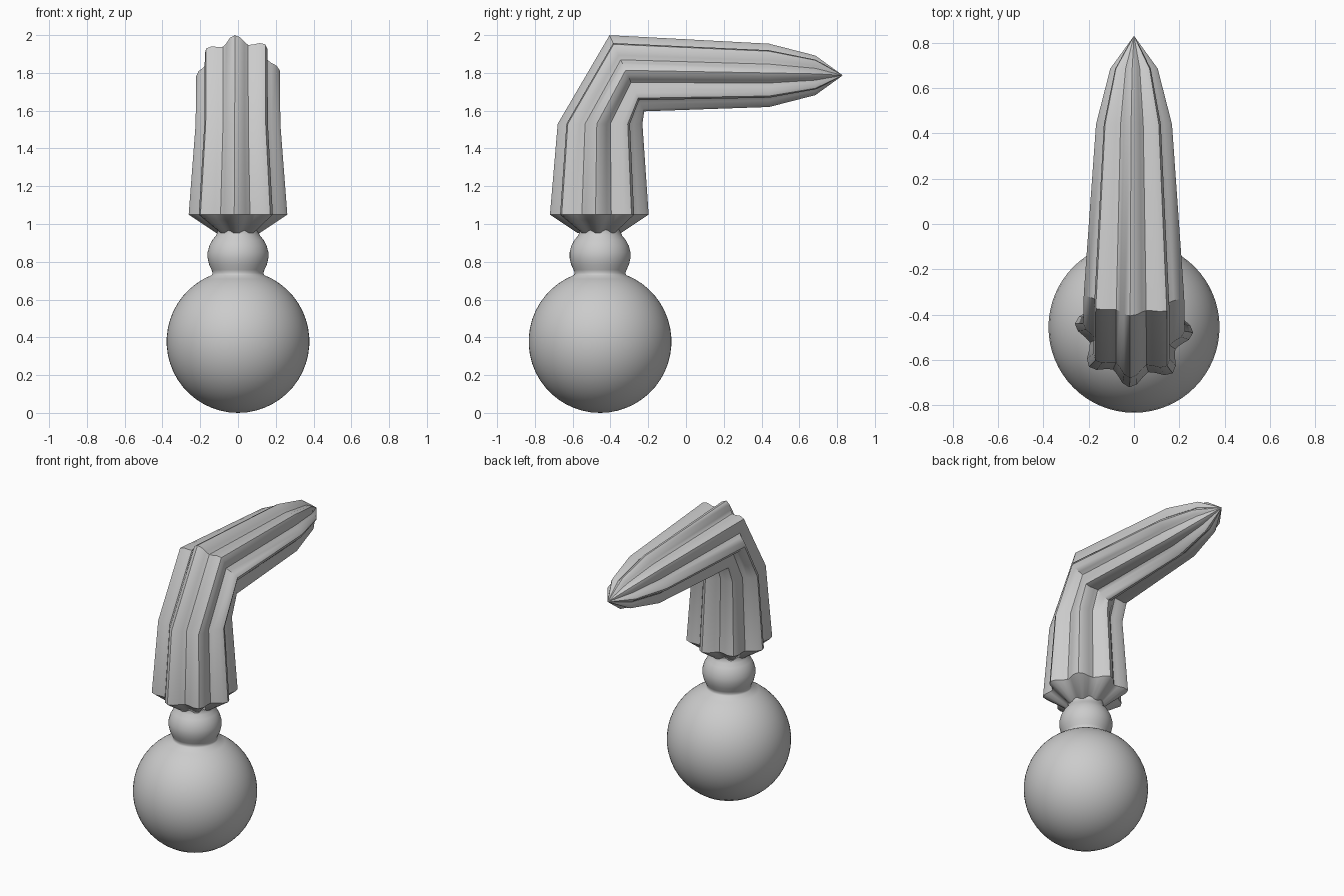
import bpy
import math
from mathutils import Vector

if "Cube" in bpy.data.objects:
    bpy.data.objects.remove(bpy.data.objects["Cube"])

AXIS_Y = -0.455


def make_object(name, verts, faces, angle):
    mesh = bpy.data.meshes.new(name)
    mesh.from_pydata(verts, [], faces)
    mesh.update()
    obj = bpy.data.objects.new(name, mesh)
    bpy.context.collection.objects.link(obj)
    bpy.ops.object.select_all(action='DESELECT')
    obj.select_set(True)
    bpy.context.view_layer.objects.active = obj
    bpy.ops.object.mode_set(mode='EDIT')
    bpy.ops.mesh.select_all(action='SELECT')
    bpy.ops.mesh.normals_make_consistent(inside=False)
    bpy.ops.object.mode_set(mode='OBJECT')
    bpy.ops.object.shade_smooth_by_angle(angle=math.radians(angle))
    return obj


def skin(name, start, rings, end, angle):
    """Bridge closed rings of equal size and close both ends with a point."""
    n = len(rings[0])
    verts = [start] + [p for ring in rings for p in ring] + [end]
    last = len(verts) - 1
    top = 1 + (len(rings) - 1) * n
    faces = []
    for j in range(n):
        k = (j + 1) % n
        faces.append((0, 1 + k, 1 + j))
        faces.append((top + j, top + k, last))
        for i in range(len(rings) - 1):
            a = 1 + i * n
            faces.append((a + j, a + k, a + n + k, a + n + j))
    return make_object(name, verts, faces, angle)


# Ball foot and small neck ball, turned as one profile
profile = []
for i in range(1, 23):
    t = math.radians(7.2 * i)
    profile.append((0.378 * math.sin(t), 0.378 - 0.378 * math.cos(t)))
profile += [(0.134, 0.74), (0.14, 0.757), (0.153, 0.785), (0.161, 0.82),
            (0.161, 0.85), (0.152, 0.885), (0.136, 0.915), (0.117, 0.938),
            (0.11, 0.955), (0.11, 0.97)]
SEG = 64
turned = [[Vector((r * math.cos(2 * math.pi * j / SEG),
                   AXIS_Y + r * math.sin(2 * math.pi * j / SEG), z))
           for j in range(SEG)] for r, z in profile]
skin("ball_foot", Vector((0, AXIS_Y, 0)), turned, Vector((0, AXIS_Y, 0.97)), 60)

# Fluted bent arm: y, z, ridge radius, bend angle from vertical
stations = [
    (-0.459, 0.952, 0.115, 0),
    (-0.459, 1.05, 0.262, 0),
    (-0.455, 1.53, 0.225, 0),
    (-0.313, 1.798, 0.222, 65.5),
    (0.44, 1.787, 0.168, 90),
    (0.685, 1.787, 0.105, 90),
]
LOBES, PTS = 8, 48
OFFSET = math.radians(-4.4)


def fluted_ring(y, z, radius, bend):
    b = math.radians(bend)
    ring = []
    for j in range(PTS):
        a = OFFSET + 2 * math.pi * j / PTS
        r = radius * (0.89 + 0.11 * math.cos(LOBES * (a - OFFSET)))
        v = r * math.sin(a)
        ring.append(Vector((r * math.cos(a), y + v * math.cos(b), z - v * math.sin(b))))
    return ring


skin("fluted_arm", Vector((0, -0.459, 0.94)), [fluted_ring(*s) for s in stations],
     Vector((0, 0.83, 1.787)), 40)
